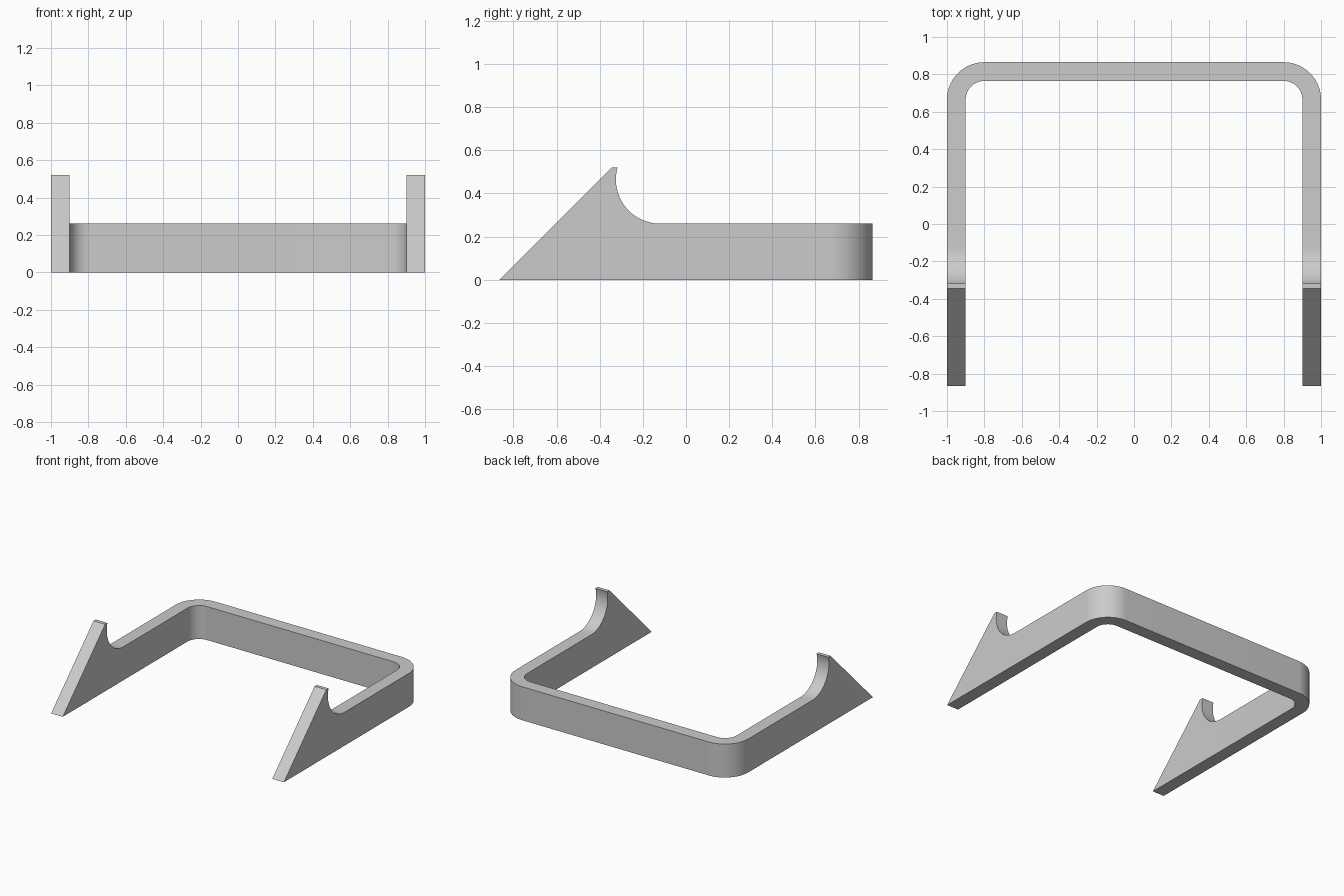
import bpy
import bmesh
from math import cos, sin, pi, radians, asin
from mathutils import Vector

cube = bpy.data.objects.get("Cube")
if cube:
    bpy.data.objects.remove(cube, do_unlink=True)

HALF, BACK, WALL = 1.0, 0.865, 0.1
BAND_TOP, TIP_TOP = 0.26, 0.52


def arc(cx, cy, r, start, end, steps=24):
    angles = [start + (end - start) * i / steps for i in range(steps + 1)]
    return [(cx + r * cos(a), cy + r * sin(a)) for a in angles]


def prism(name, points, direction):
    """Extrude a closed 3D outline along a direction."""
    bm = bmesh.new()
    face = bm.faces.new([bm.verts.new(p) for p in points])
    new = bmesh.ops.extrude_face_region(bm, geom=[face])["geom"]
    bmesh.ops.translate(bm, vec=Vector(direction),
                        verts=[v for v in new if isinstance(v, bmesh.types.BMVert)])
    bmesh.ops.recalc_face_normals(bm, faces=bm.faces)
    mesh = bpy.data.meshes.new(name)
    bm.to_mesh(mesh)
    bm.free()
    obj = bpy.data.objects.new(name, mesh)
    bpy.context.collection.objects.link(obj)
    return obj


# U-shaped plan with rounded back corners
cx, cy = HALF - 0.2, BACK - 0.2
right = [(HALF, -1)] + arc(cx, cy, 0.2, 0, pi / 2)
inner = [(HALF - WALL, -1)] + arc(cx, cy, 0.2 - WALL, 0, pi / 2)
outer_loop = right + [(-x, y) for x, y in reversed(right)]
inner_loop = inner + [(-x, y) for x, y in reversed(inner)]
plan = outer_loop + inner_loop[::-1]
frame = prism("bracket_frame", [(x, y, 0) for x, y in plan], (0, 0, 0.6))

# Side profile: sloped nose, flat tip, scooped hook, level band
r = 0.205
cz = BAND_TOP + r
hook_end = pi - asin((TIP_TOP - cz) / r)
side = [(-BACK - 0.1, -0.1), (TIP_TOP - BACK, TIP_TOP)]
side += arc(-0.12, cz, r, hook_end, 1.5 * pi)
side += [(1.0, BAND_TOP), (1.0, -0.1)]
cutter = prism("side_profile_cutter", [(-1.2, y, z) for y, z in side], (2.4, 0, 0))
cutter.hide_render = True

# Trim the frame to the side profile
trim = frame.modifiers.new("side_trim", "BOOLEAN")
trim.operation = "INTERSECT"
trim.solver = "EXACT"
trim.object = cutter
bpy.ops.object.select_all(action="DESELECT")
frame.select_set(True)
bpy.context.view_layer.objects.active = frame
bpy.ops.object.modifier_apply(modifier=trim.name)
bpy.data.objects.remove(cutter, do_unlink=True)

# Plain grey finish
grey = bpy.data.materials.new("light_grey")
grey.use_nodes = True
colour = (0.6, 0.6, 0.6, 1)
grey.diffuse_color = colour
grey.node_tree.nodes["Principled BSDF"].inputs["Base Color"].default_value = colour
frame.data.materials.clear()
frame.data.materials.append(grey)
bpy.ops.object.shade_smooth_by_angle(angle=radians(30))
